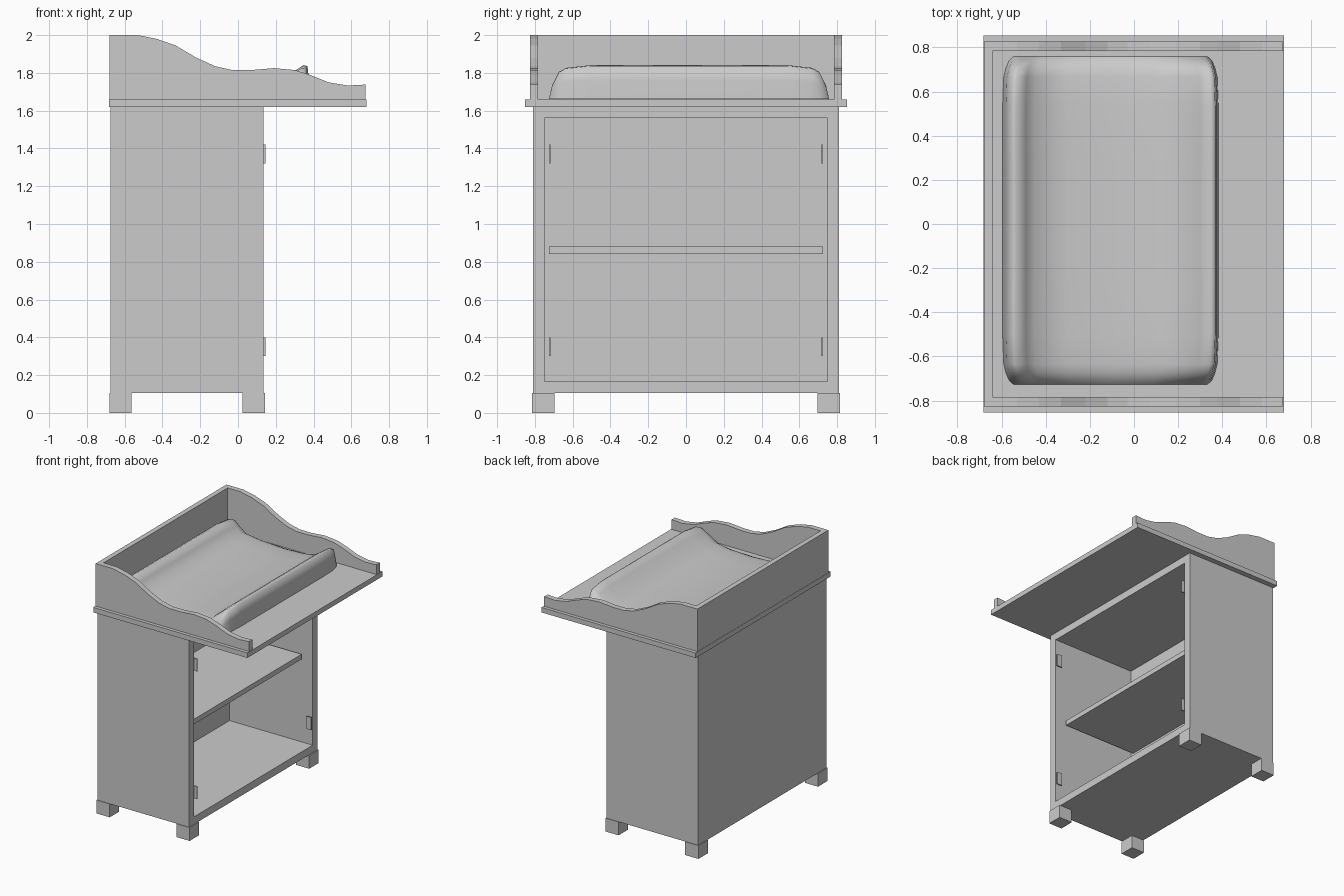
import bpy
import bmesh

cube = bpy.data.objects.get("Cube")
if cube:
    bpy.data.objects.remove(cube, do_unlink=True)

# Single painted finish
COLOUR = (0.6, 0.6, 0.6, 1)
grey = bpy.data.materials.new("plain_grey")
grey.diffuse_color = COLOUR
grey.use_nodes = True
grey.node_tree.nodes["Principled BSDF"].inputs["Base Color"].default_value = COLOUR


def finish(name, bm):
    bmesh.ops.recalc_face_normals(bm, faces=bm.faces)
    mesh = bpy.data.meshes.new(name)
    bm.to_mesh(mesh)
    bm.free()
    mesh.materials.append(grey)
    obj = bpy.data.objects.new(name, mesh)
    bpy.context.scene.collection.objects.link(obj)
    return obj


def box_mesh(low, high):
    bm = bmesh.new()
    bmesh.ops.create_cube(bm, size=1)
    for v in bm.verts:
        v.co = [h if c > 0 else l for c, l, h in zip(v.co, low, high)]
    return bm


def box(name, low, high):
    return finish(name, box_mesh(low, high))


# Cabinet: one hollow box, open on the +x side
bm = box_mesh((-0.675, -0.81, 0.105), (0.135, 0.81, 1.62))
bm.normal_update()
front = max(bm.faces, key=lambda f: f.normal.x)
bmesh.ops.inset_individual(bm, faces=[front], thickness=0.085)
inner = bmesh.ops.extrude_discrete_faces(bm, faces=[front])["faces"]
bmesh.ops.translate(bm, verts=inner[0].verts, vec=(-0.735, 0, 0))
finish("cabinet", bm)

# Inner shelf
box("shelf", (-0.6, -0.725, 0.84), (0.055, 0.725, 0.88))

# Feet and hinge plates, mirrored left and right
for label, s in (("left", 1), ("right", -1)):
    ya, yb = sorted((s * 0.695, s * 0.815))
    box(label + "_back_foot", (-0.68, ya, 0), (-0.563, yb, 0.106))
    box(label + "_front_foot", (0.025, ya, 0), (0.143, yb, 0.106))
    ya, yb = sorted((s * 0.717, s * 0.726))
    for level, z in (("lower", 0.3), ("upper", 1.32)):
        box(f"{label}_{level}_hinge", (0.1, ya, z), (0.145, yb, z + 0.1))

# Table top and back rail
box("table_top", (-0.682, -0.853, 1.62), (0.68, 0.853, 1.66))
box("back_rail", (-0.68, -0.783, 1.66), (-0.64, 0.783, 2))

# Wavy side rails, extruded from one profile
WAVE = [(-0.68, 1.66), (-0.68, 2), (-0.53, 2), (-0.43, 1.98), (-0.33, 1.945),
        (-0.22, 1.88), (-0.12, 1.835), (-0.03, 1.815), (0.07, 1.815),
        (0.19, 1.825), (0.3, 1.815), (0.38, 1.79), (0.48, 1.75),
        (0.58, 1.733), (0.675, 1.738), (0.675, 1.66)]
for label, y in (("left", 0.783), ("right", -0.826)):
    bm = bmesh.new()
    face = bm.faces.new([bm.verts.new((x, y, z)) for x, z in WAVE])
    ext = bmesh.ops.extrude_face_region(bm, geom=[face])["geom"]
    verts = [g for g in ext if isinstance(g, bmesh.types.BMVert)]
    bmesh.ops.translate(bm, verts=verts, vec=(0, 0.043, 0))
    finish(label + "_side_rail", bm)

# Padded mat: raised ridges front and back, shallow trough between
PROFILE = [(-0.595, 1.66), (-0.58, 1.77), (-0.56, 1.83), (-0.535, 1.84),
           (-0.49, 1.79), (-0.45, 1.74), (-0.3, 1.715), (-0.1, 1.7),
           (0.1, 1.71), (0.21, 1.735), (0.3, 1.81), (0.345, 1.84),
           (0.368, 1.835), (0.376, 1.76), (0.382, 1.66)]
# Each row: distance from the middle, height factor, width factor
HALF = [(0.742, 0, 0.9), (0.725, 0.4, 0.94), (0.69, 0.8, 0.97),
        (0.65, 0.92, 0.99), (0.52, 1, 1), (0.25, 1, 1)]
rows = [(-d, t, w) for d, t, w in HALF] + [(d, t, w) for d, t, w in reversed(HALF)]
bm = bmesh.new()
mid = -0.107
grid = [[bm.verts.new((mid + (x - mid) * w, d + 0.016, 1.661 + (z - 1.66) * t))
         for x, z in PROFILE] for d, t, w in rows]
for a, b in zip(grid, grid[1:]):
    for i in range(len(a) - 1):
        bm.faces.new((a[i], a[i + 1], b[i + 1], b[i]))
mat = finish("padded_mat", bm)
if mat.data.polygons[len(mat.data.polygons) // 2].normal.z < 0:
    mat.data.flip_normals()
for p in mat.data.polygons:
    p.use_smooth = True
